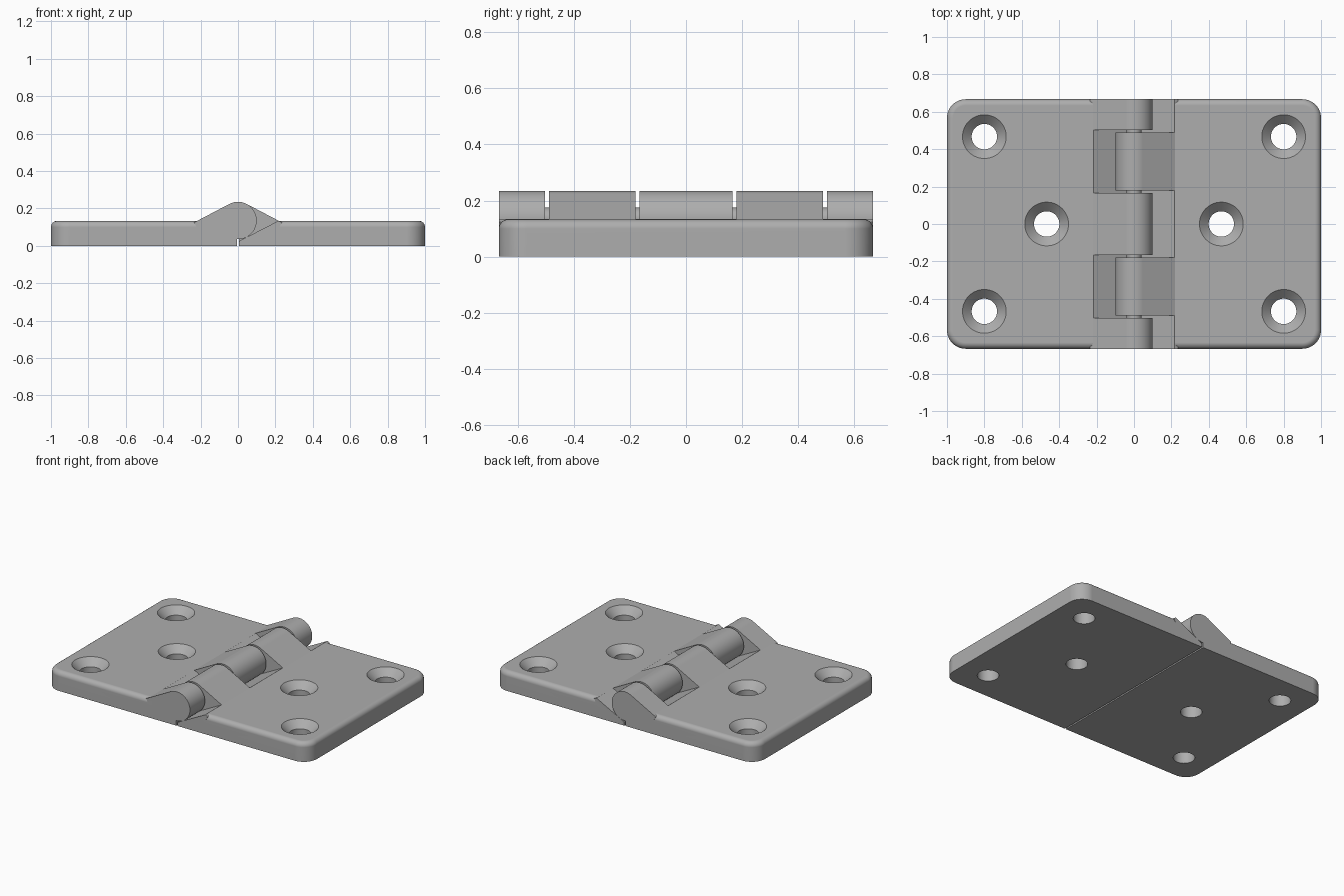
import bpy, bmesh
from math import cos, sin, pi, radians, acos

HALF_X, HALF_Y, THICK = 1.0, 0.667, 0.133
AXIS_Z, KNUCKLE_R, PIN_R = 0.135, 0.1, 0.04
RAMP_X, GAP = 0.215, 0.005
HOLES = [(0.8, 0.467), (0.8, -0.467), (0.467, 0)]

cube = bpy.data.objects.get("Cube")
if cube:
    bpy.data.objects.remove(cube)

metal = bpy.data.materials.new("grey_metal")
metal.use_nodes = True
COLOUR = (0.42, 0.42, 0.42, 1)
metal.diffuse_color = COLOUR
metal.node_tree.nodes["Principled BSDF"].inputs["Base Color"].default_value = COLOUR


def add_object(name, bm):
    bmesh.ops.recalc_face_normals(bm, faces=bm.faces)
    mesh = bpy.data.meshes.new(name)
    bm.to_mesh(mesh)
    bm.free()
    mesh.materials.append(metal)
    obj = bpy.data.objects.new(name, mesh)
    bpy.context.collection.objects.link(obj)
    return obj


def loft(bm, rings):
    """Skin closed rings of equal length and cap both ends."""
    loops = [[bm.verts.new(p) for p in ring] for ring in rings]
    n = len(loops[0])
    for a, b in zip(loops, loops[1:]):
        for i in range(n):
            j = (i + 1) % n
            bm.faces.new((a[i], a[j], b[j], b[i]))
    bm.faces.new(loops[0])
    bm.faces.new(loops[-1])


def extrude_y(bm, profile, y0, y1):
    loft(bm, [[(x, y, z) for x, z in profile] for y in (y0, y1)])


def boolean(obj, tool, operation):
    mod = obj.modifiers.new(operation, 'BOOLEAN')
    mod.operation, mod.solver, mod.object = operation, 'EXACT', tool
    bake(obj)
    bpy.data.objects.remove(tool)


def bake(obj):
    graph = bpy.context.evaluated_depsgraph_get()
    graph.update()
    mesh = bpy.data.meshes.new_from_object(obj.evaluated_get(graph))
    obj.modifiers.clear()
    obj.data = mesh


def smooth(obj):
    bpy.ops.object.select_all(action='DESELECT')
    obj.select_set(True)
    bpy.context.view_layer.objects.active = obj
    bpy.ops.object.shade_smooth_by_angle(angle=radians(25))
    mod = obj.modifiers.new("weighted_normals", 'WEIGHTED_NORMAL')
    mod.keep_sharp = True


def plate(side):
    """Half of a rounded slab with a filleted upper rim."""
    bm = bmesh.new()
    bmesh.ops.create_cube(bm, size=1)
    for v in bm.verts:
        v.co = (v.co.x * 2 * HALF_X, v.co.y * 2 * HALF_Y, (v.co.z + 0.5) * THICK)
    uprights = [e for e in bm.edges if abs(e.verts[0].co.z - e.verts[1].co.z) > 0.01]
    bmesh.ops.bevel(bm, geom=uprights, offset=0.1, segments=10, profile=0.5, affect='EDGES')
    rim = [e for e in bm.edges if min(v.co.z for v in e.verts) > THICK - 0.001]
    bmesh.ops.bevel(bm, geom=rim, offset=0.033, segments=6, profile=0.5, affect='EDGES')
    cut = bmesh.ops.bisect_plane(bm, geom=bm.verts[:] + bm.edges[:] + bm.faces[:],
                                 plane_co=(side * GAP, 0, 0), plane_no=(-side, 0, 0),
                                 clear_outer=True)
    edges = [e for e in cut["geom_cut"] if isinstance(e, bmesh.types.BMEdge)]
    bmesh.ops.contextual_create(bm, geom=edges)
    return bm


def knuckle_profile(side):
    """Ramp running tangent onto the barrel, with its root sunk in the plate."""
    tangent = acos(KNUCKLE_R / RAMP_X)
    end = -radians(260 - 180)
    steps = 28
    arc = []
    for i in range(steps + 1):
        a = tangent + (radians(-80) + 2 * pi - tangent) * i / steps
        arc.append((side * KNUCKLE_R * cos(a), AXIS_Z + KNUCKLE_R * sin(a)))
    slope = 1 / (RAMP_X ** 2 / KNUCKLE_R ** 2 - 1) ** 0.5
    foot = (side * (RAMP_X + 0.02), AXIS_Z - 0.02 * slope)
    return arc + [(side * 0.1, 0.02), (side * 0.2, 0.06), foot]


def cutters(side, pockets):
    bm = bmesh.new()
    # Sloping clearance pockets for the opposite barrels
    floor = [(0.25, 0.151), (0, 0.022), (-0.2, 0.022), (-0.2, 0.4), (0.25, 0.4)]
    for y0, y1 in pockets:
        extrude_y(bm, [(side * x, z) for x, z in floor], y0, y1)
    # Countersunk screw holes
    for hx, hy in HOLES:
        loft(bm, [[(side * hx + r * cos(i * pi / 24), hy + r * sin(i * pi / 24), z)
                   for i in range(48)]
                  for r, z in ((0.068, -0.05), (0.068, 0.085), (0.117, THICK), (0.117, 0.2))])
    obj = add_object("cutter", bm)
    obj.hide_render = True
    return obj


def leaf(name, side, pockets):
    obj = add_object(name, plate(side))
    bm = bmesh.new()
    extrude_y(bm, knuckle_profile(side), -HALF_Y, HALF_Y)
    boolean(obj, add_object("knuckles", bm), 'UNION')
    boolean(obj, cutters(side, pockets), 'DIFFERENCE')
    smooth(obj)


# Two interlocking leaves
leaf("right_leaf", -1, [(-0.503, -0.165), (0.165, 0.503)])
leaf("left_leaf", 1, [(-0.8, -0.488), (-0.18, 0.18), (0.488, 0.8)])

# Pin through the barrels
bm = bmesh.new()
ring = [(PIN_R * cos(i * pi / 16), AXIS_Z + PIN_R * sin(i * pi / 16)) for i in range(32)]
extrude_y(bm, ring, -0.6, 0.6)
smooth(add_object("hinge_pin", bm))
